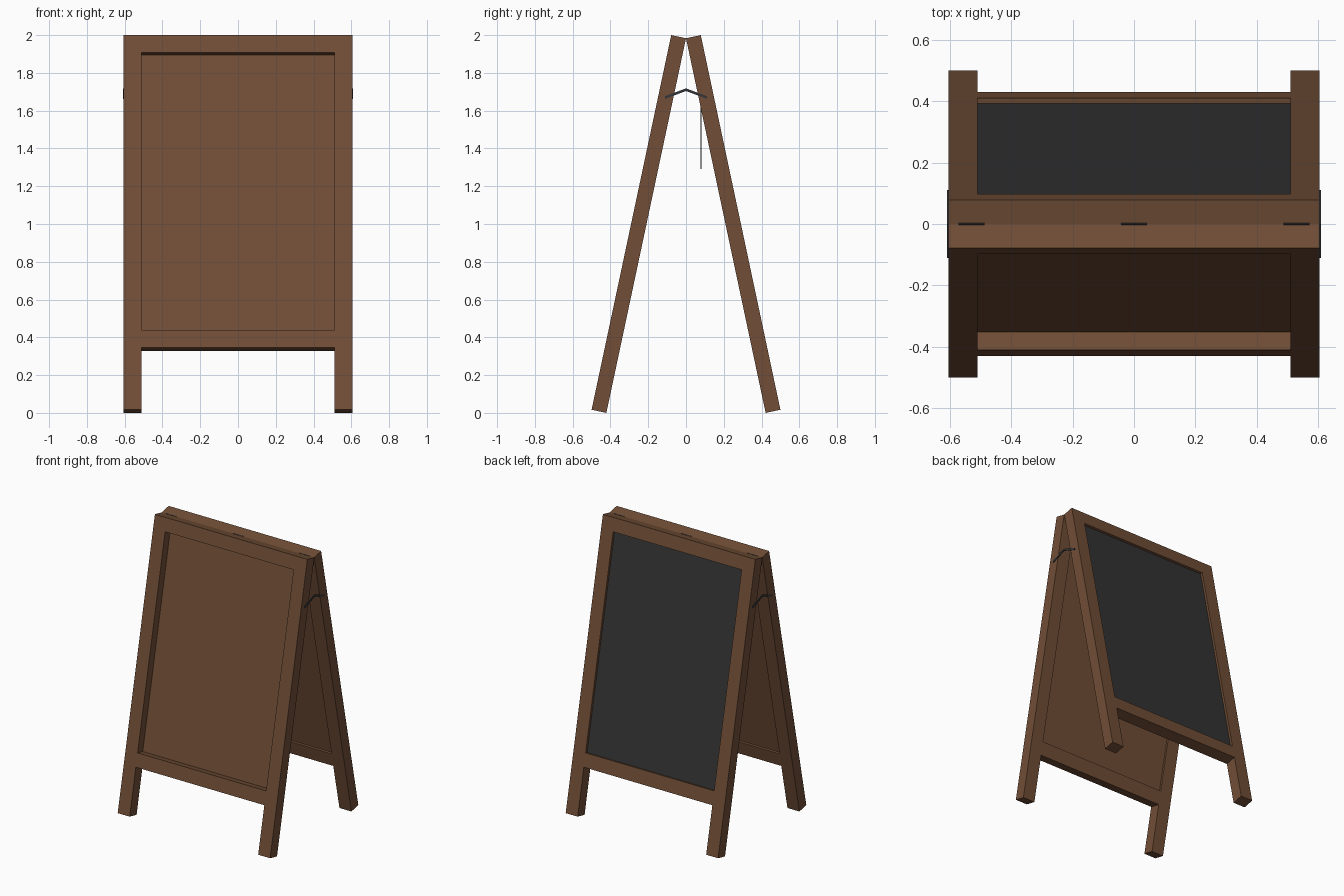
import bpy, bmesh, math
from mathutils import Matrix, Vector

cube = bpy.data.objects.get("Cube")
if cube:
    bpy.data.objects.remove(cube, do_unlink=True)

LEAN = math.radians(12)
THICK = 0.08
HALF = 0.605                      # half width of a leaf
INNER = 0.51                      # half width between the stiles
HINGE_Z = 2 - THICK * math.sin(LEAN)
LENGTH = HINGE_Z / math.cos(LEAN)
ROWS = [0, 0.095, 1.595, 1.692, LENGTH]   # distances down the leaf


def material(name, colour):
    m = bpy.data.materials.new(name)
    m.use_nodes = True
    m.diffuse_color = (*colour, 1)
    m.node_tree.nodes["Principled BSDF"].inputs["Base Color"].default_value = (*colour, 1)
    return m


wood = material("brown wood", (0.165, 0.076, 0.037))
slate = material("dark slate", (0.034, 0.034, 0.034))
metal = material("dark metal", (0.034, 0.037, 0.041))


def finish(name, bm, mat, matrix=Matrix()):
    bmesh.ops.recalc_face_normals(bm, faces=bm.faces)
    mesh = bpy.data.meshes.new(name)
    bm.to_mesh(mesh)
    bm.free()
    mesh.materials.append(mat)
    obj = bpy.data.objects.new(name, mesh)
    obj.matrix_world = matrix
    bpy.context.collection.objects.link(obj)
    return obj


def extrude(bm, offset):
    geo = bmesh.ops.extrude_face_region(bm, geom=bm.faces[:])["geom"]
    verts = [v for v in geo if isinstance(v, bmesh.types.BMVert)]
    bmesh.ops.translate(bm, verts=verts, vec=offset)


def box(name, low, high, mat, matrix=Matrix()):
    low, high = Vector(low), Vector(high)
    bm = bmesh.new()
    bmesh.ops.create_cube(bm, size=1)
    bmesh.ops.scale(bm, verts=bm.verts, vec=high - low)
    bmesh.ops.translate(bm, verts=bm.verts, vec=(low + high) / 2)
    return finish(name, bm, mat, matrix)


def frame(name, matrix):
    """Two legs and two rails, kept as one piece with an open window."""
    columns = [-HALF, -INNER, INNER, HALF]
    bm = bmesh.new()
    grid = [[bm.verts.new((x, 0, -s)) for x in columns] for s in ROWS]
    for r in range(4):
        for c in range(3):
            if c == 1 and r in (1, 3):
                continue
            bm.faces.new((grid[r][c], grid[r][c + 1],
                          grid[r + 1][c + 1], grid[r + 1][c]))
    bmesh.ops.delete(bm, geom=[v for v in bm.verts if not v.link_faces], context='VERTS')
    extrude(bm, (0, -THICK, 0))
    return finish(name, bm, wood, matrix)


# Two leaning leaves hinged along the top
for side, turn in (("front", 0), ("back", math.pi)):
    place = (Matrix.Translation((0, 0, HINGE_Z)) @ Matrix.Rotation(turn, 4, 'Z')
             @ Matrix.Rotation(-LEAN, 4, 'X'))
    frame(side + "_frame", place)
    box(side + "_backing_panel", (-INNER, -0.02, -ROWS[2]), (INNER, -0.014, -ROWS[1]),
        wood, place)
    if side == "back":
        box("chalkboard", (-INNER, -0.063, -ROWS[2]), (INNER, -0.02, -ROWS[1]), slate, place)

# Bent straps holding the leaves apart
path = [(-0.11, 1.67), (0, 1.711), (0.11, 1.67)]
for side, x in (("left", HALF), ("right", -HALF)):
    bm = bmesh.new()
    top = [bm.verts.new((x, y, z + 0.007)) for y, z in path]
    low = [bm.verts.new((x, y, z - 0.007)) for y, z in path]
    for i in range(2):
        bm.faces.new((low[i], low[i + 1], top[i + 1], top[i]))
    extrude(bm, (math.copysign(0.005, x), 0, 0))
    finish(side + "_strap", bm, metal)

# Hinge pins in the valley of the top edge
for name, x in (("right", -0.53), ("middle", 0), ("left", 0.53)):
    bm = bmesh.new()
    bmesh.ops.create_cone(bm, cap_ends=True, segments=8, radius1=0.003,
                          radius2=0.003, depth=0.085)
    finish(name + "_hinge", bm, metal,
           Matrix.Translation((x, 0, HINGE_Z)) @ Matrix.Rotation(math.pi / 2, 4, 'Y'))

# Thin plate hanging inside the back leaf
box("hanging_plate", (-0.15, 0.077, 1.29), (0.15, 0.081, 1.62), metal)
